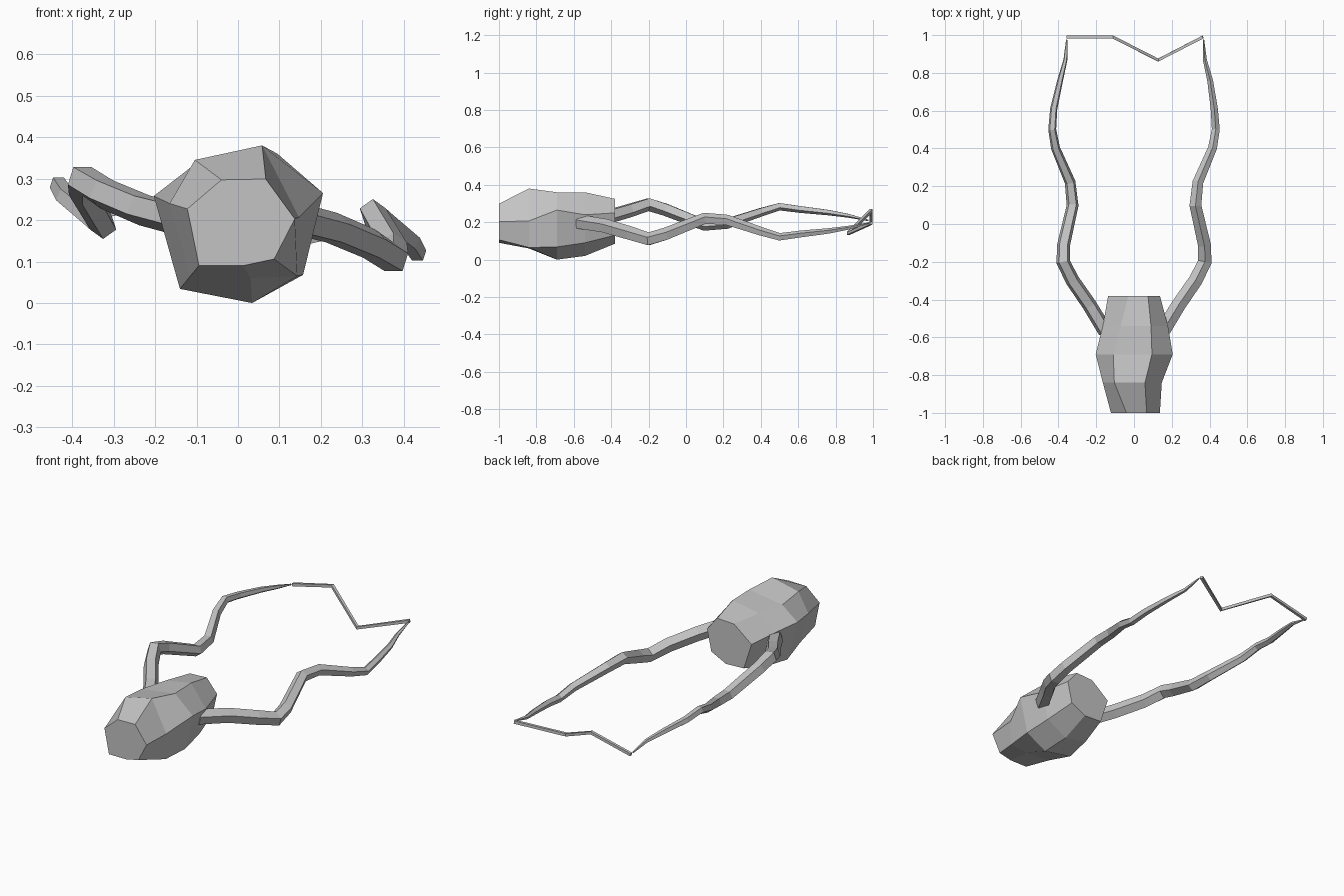
import bpy, bmesh, math
from mathutils import Vector

if "Cube" in bpy.data.objects:
    bpy.data.objects.remove(bpy.data.objects["Cube"])

grey = bpy.data.materials.new("stone grey")
grey.diffuse_color = (0.55, 0.55, 0.55, 1)
grey.use_nodes = True
grey.node_tree.nodes["Principled BSDF"].inputs["Base Color"].default_value = grey.diffuse_color


def loft(name, rings):
    """Bridge rings of points into one closed flat-shaded mesh."""
    bm = bmesh.new()
    loops = [[bm.verts.new(p) for p in ring] for ring in rings]
    for a, b in zip(loops, loops[1:]):
        n = len(a)
        for i in range(n):
            j = (i + 1) % n
            bm.faces.new((a[i], a[j], b[j], b[i]))
    bm.faces.new(loops[0])
    bm.faces.new(loops[-1])
    bmesh.ops.recalc_face_normals(bm, faces=bm.faces[:])
    me = bpy.data.meshes.new(name)
    bm.to_mesh(me)
    bm.free()
    me.materials.append(grey)
    ob = bpy.data.objects.new(name, me)
    bpy.context.collection.objects.link(ob)
    return ob


def tube(name, points, radii, sides, spin=0.0):
    """Sweep a tapering polygon along a path."""
    pts = [Vector(p) for p in points]
    rings = []
    for i, p in enumerate(pts):
        t = Vector()
        if i > 0:
            t += (p - pts[i - 1]).normalized()
        if i < len(pts) - 1:
            t += (pts[i + 1] - p).normalized()
        t.normalize()
        u = t.cross(Vector((0, 0, 1))).normalized()
        v = u.cross(t)
        angles = [spin + math.tau * k / sides for k in range(sides)]
        rings.append([p + radii[i] * (math.cos(a) * u + math.sin(a) * v) for a in angles])
    return loft(name, rings)


# Rough seven-sided handle, cross-sections as (x, z) from front to back
sections = {
    -1.00: [(-.04, .297), (.067, .299), (.137, .203), (.087, .106), (.012, .09), (-.094, .09), (-.122, .227)],
    -0.84: [(-.104, .345), (.058, .38), (.147, .207), (.143, .065), (.03, .06), (-.115, .065), (-.165, .24)],
    -0.69: [(-.11, .33), (.095, .36), (.205, .265), (.157, .068), (.034, .0), (-.14, .034), (-.203, .258)],
    -0.54: [(-.07, .33), (.09, .36), (.18, .24), (.14, .09), (.02, .02), (-.12, .05), (-.165, .245)],
    -0.38: [(-.03, .32), (.074, .325), (.137, .25), (.11, .13), (.02, .085), (-.09, .09), (-.137, .235)],
}
loft("handle", [[(x, y, z) for x, z in ring] for y, ring in sections.items()])

# Two twisting prongs: the left is the right turned half round the long axis
path = [(.15, -.57, .20), (.235, -.43, .178), (.325, -.30, .14), (.375, -.20, .108),
        (.373, -.11, .135), (.325, .10, .218), (.338, .22, .21), (.415, .40, .15),
        (.433, .50, .12), (.425, .61, .135), (.403, .76, .152), (.375, .87, .17), (.368, .975, .195)]
radii = [.041, .040, .039, .038, .036, .033, .030, .025, .022, .020, .016, .011, .004]
tube("right_prong", path, radii, 5, math.pi / 2)
tube("left_prong", [(-x + (.012 if y > .7 else 0), y, .405 - z) for x, y, z in path],
     radii, 5, -math.pi / 2)

# Bent cord joining the prong tips
tube("cord", [(-.355, .99, .205), (-.112, .99, .262), (.128, .868, .14), (.365, .99, .195)],
     [.011] * 4, 4, math.pi / 4)
